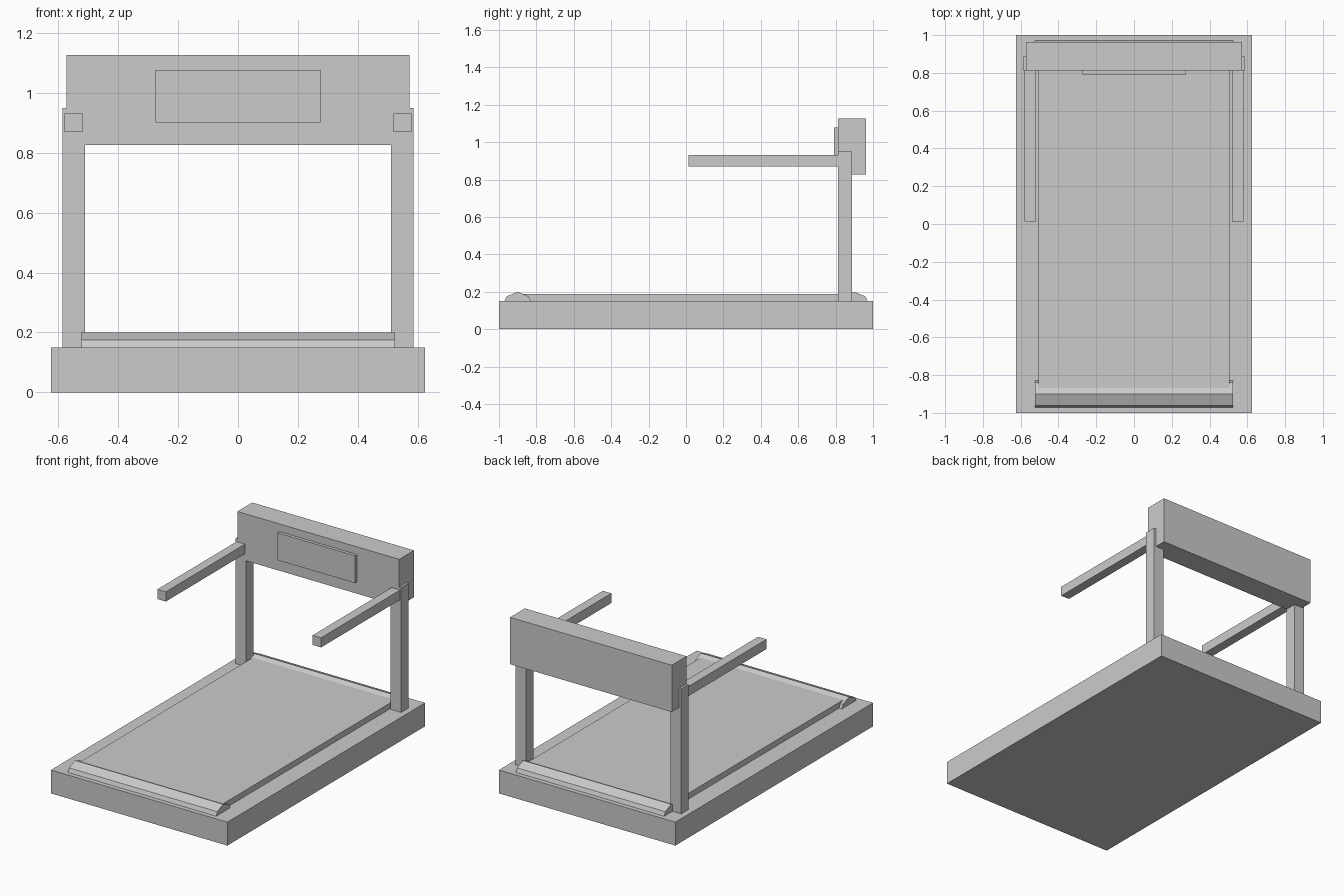
import bpy
import math

default_cube = bpy.data.objects.get("Cube")
if default_cube:
    bpy.data.objects.remove(default_cube, do_unlink=True)

# One plain grey for the whole machine
GREY = (0.6, 0.6, 0.6, 1)
grey = bpy.data.materials.new("plain grey")
grey.use_nodes = True
grey.diffuse_color = GREY
grey.node_tree.nodes["Principled BSDF"].inputs["Base Color"].default_value = GREY


def box(name, low, high):
    """Axis-aligned box between two corners."""
    centre = [(a + b) / 2 for a, b in zip(low, high)]
    bpy.ops.mesh.primitive_cube_add(size=1, location=centre)
    obj = bpy.context.object
    obj.name = name
    obj.scale = [b - a for a, b in zip(low, high)]
    bpy.ops.object.transform_apply(location=False, rotation=False, scale=True)
    obj.data.materials.append(grey)
    return obj


def side_box(name, low, high):
    """Matching boxes on the left (+x) and right (-x)."""
    box("left_" + name, low, high)
    box("right_" + name, (-high[0], *low[1:]), (-low[0], *high[1:]))


def roller(name, y):
    """Eight-sided roller lying across the deck, half sunk into the base."""
    bpy.ops.mesh.primitive_cylinder_add(
        vertices=8, radius=0.085, depth=1.05,
        location=(0, y, 0.115), rotation=(0, math.pi / 2, 0))
    obj = bpy.context.object
    obj.name = name
    obj.data.materials.append(grey)


# Deck: base, running belt and the two end rollers
box("base", (-0.625, -1, 0), (0.625, 1, 0.15))
box("running_belt", (-0.505, -0.9, 0.1), (0.505, 0.9, 0.187))
roller("front_roller", -0.9)
roller("back_roller", 0.9)

# Uprights and handrails
side_box("upright", (0.512, 0.8125, 0.14), (0.587, 0.8875, 0.95))
side_box("handrail", (0.52, 0.0125, 0.87), (0.58, 0.8125, 0.932))

# Console with its raised display
box("console", (-0.573, 0.8125, 0.827), (0.573, 0.9625, 1.127))
box("display", (-0.275, 0.7925, 0.9025), (0.275, 0.8225, 1.0775))
